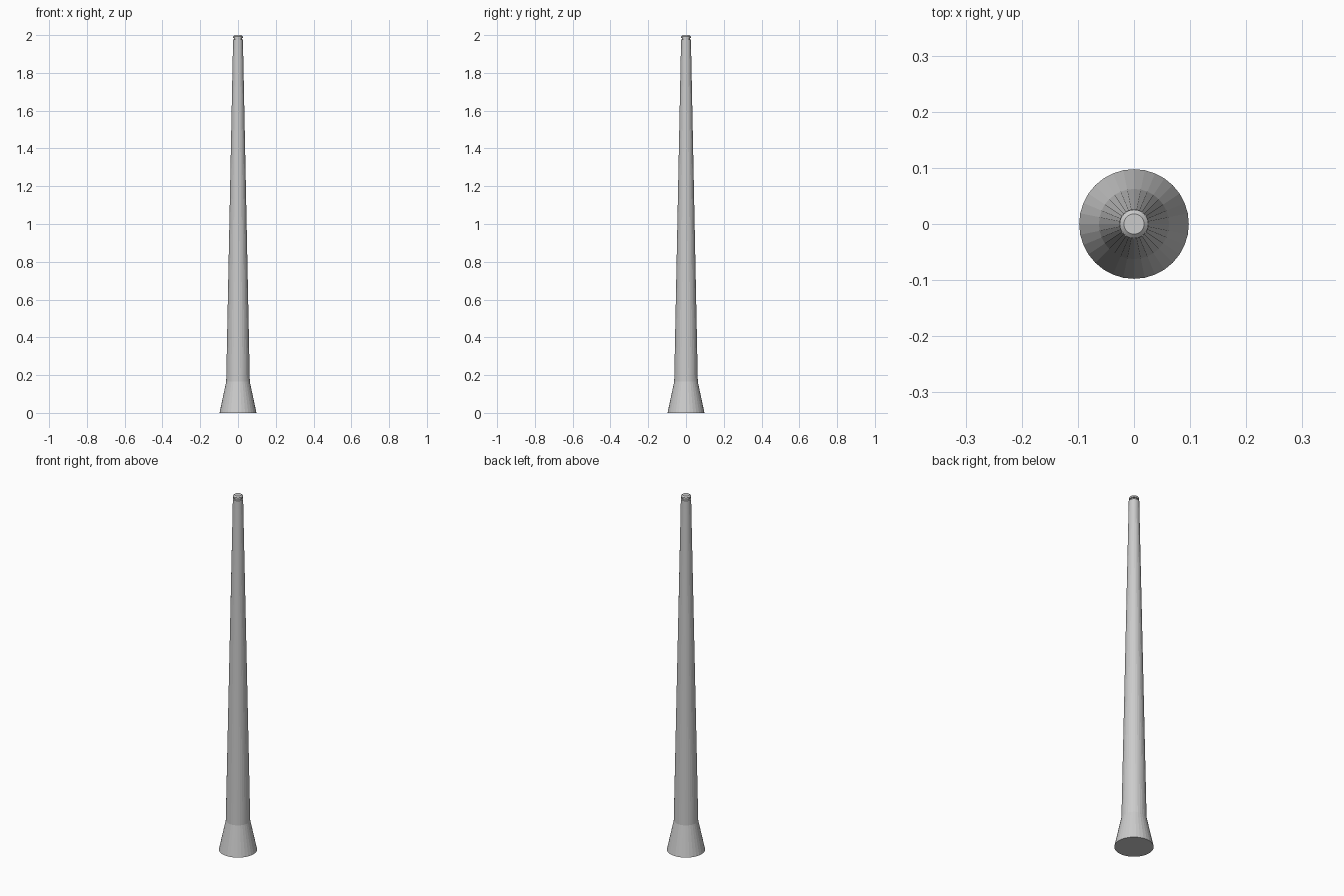
import bpy, bmesh, math

if "Cube" in bpy.data.objects:
    bpy.data.objects.remove(bpy.data.objects["Cube"])

SIDES = 32

def lathe(name, profile):
    """Revolve (radius, z) points around z, closing both ends with a flat disc."""
    bm = bmesh.new()
    rings = []
    for r, z in profile:
        rings.append([bm.verts.new((r * math.cos(2 * math.pi * i / SIDES),
                                    r * math.sin(2 * math.pi * i / SIDES), z))
                      for i in range(SIDES)])
    for a, b in zip(rings, rings[1:]):
        for i in range(SIDES):
            j = (i + 1) % SIDES
            bm.faces.new((a[i], a[j], b[j], b[i]))
    bm.faces.new(rings[0][::-1])
    bm.faces.new(rings[-1])
    mesh = bpy.data.meshes.new(name)
    bm.to_mesh(mesh)
    bm.free()
    obj = bpy.data.objects.new(name, mesh)
    bpy.context.collection.objects.link(obj)
    return obj

# Flared foot, long tapered shaft, grooved neck and rounded tip
lathe("tapered_pole", [
    (0.0977, 0.0), (0.0625, 0.165),
    (0.027, 1.93), (0.0265, 1.976),
    (0.020, 1.977), (0.020, 1.984),
    (0.0255, 1.985), (0.0255, 1.993), (0.018, 2.0),
])
